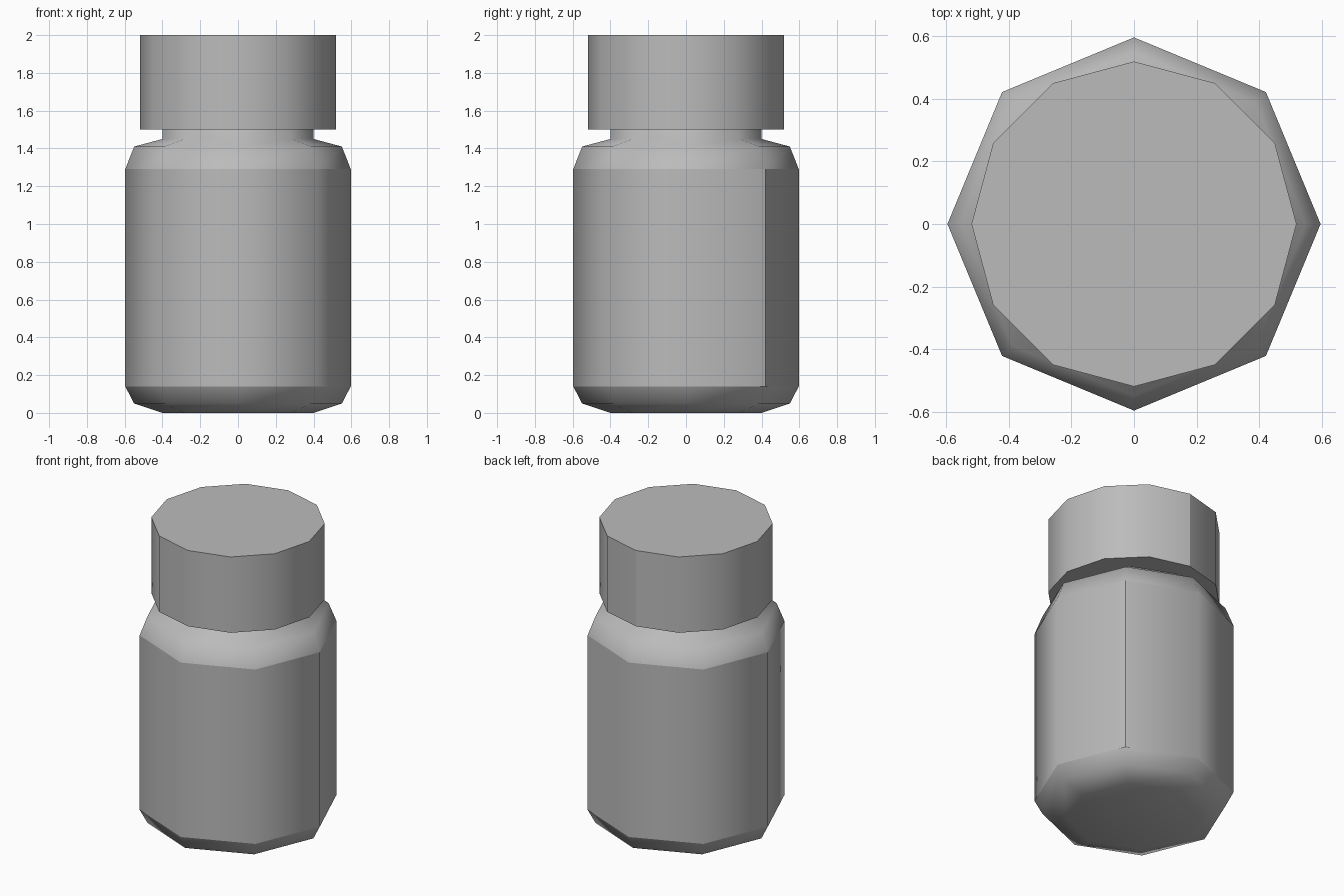
import bpy, bmesh
from math import cos, sin, pi

cube = bpy.data.objects.get("Cube")
if cube:
    bpy.data.objects.remove(cube, do_unlink=True)

grey = bpy.data.materials.new("plain_grey")
grey.use_nodes = True
colour = (0.5, 0.5, 0.5, 1)
grey.diffuse_color = colour
grey.node_tree.nodes["Principled BSDF"].inputs["Base Color"].default_value = colour


def lathe(name, profile, sides, sharp_rings, seam):
    """Turn a (radius, height) profile into a closed, smooth-shaded solid.
    Rings in sharp_rings and the upright edge numbered seam on the wall stay hard."""
    bm = bmesh.new()
    rings = [[bm.verts.new((r * cos(2 * pi * i / sides), r * sin(2 * pi * i / sides), z))
              for i in range(sides)] for r, z in profile]
    for low, high in zip(rings, rings[1:]):
        for i in range(sides):
            j = (i + 1) % sides
            bm.faces.new((low[i], low[j], high[j], high[i]))
    bm.faces.new(rings[0][::-1])
    bm.faces.new(rings[-1])
    for face in bm.faces:
        face.smooth = True
    for k in sharp_rings:
        for i in range(sides):
            bm.edges.get((rings[k][i], rings[k][(i + 1) % sides])).smooth = False
    bottom, top = sharp_rings
    bm.edges.get((rings[bottom][seam], rings[top][seam])).smooth = False
    mesh = bpy.data.meshes.new(name)
    bm.to_mesh(mesh)
    bm.free()
    mesh.materials.append(grey)
    obj = bpy.data.objects.new(name, mesh)
    bpy.context.collection.objects.link(obj)
    return obj


# Eight-sided jar with sloped base, straight wall, shoulder and neck
lathe("jar_body", [(0.40, 0), (0.55, 0.05), (0.597, 0.14), (0.597, 1.29),
                   (0.55, 1.41), (0.40, 1.45), (0.40, 1.52)], 8, (2, 3), 1)

# Twelve-sided screw cap
lathe("cap", [(0.52, 1.50), (0.52, 2.0)], 12, (0, 1), 3)
